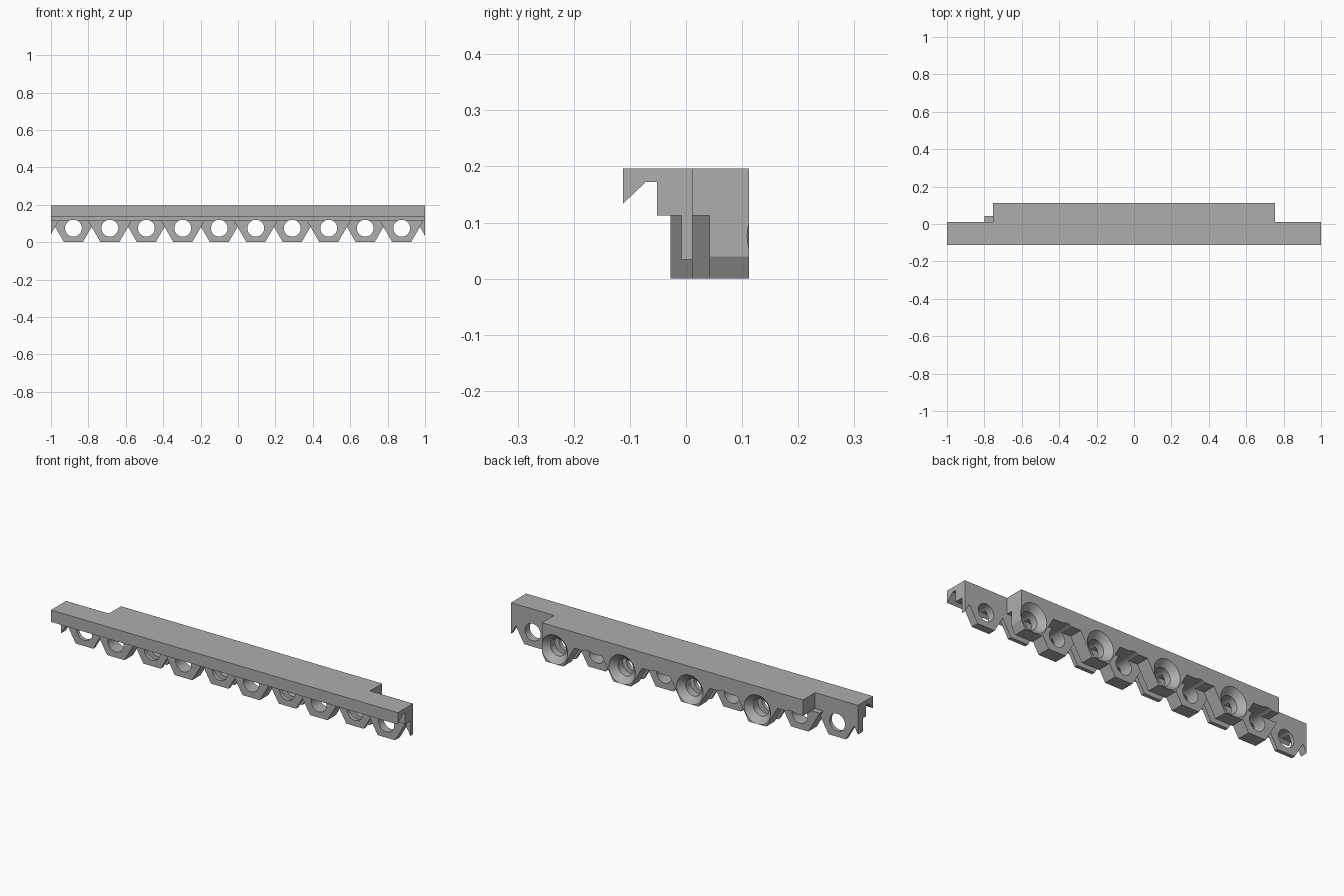
import bpy, bmesh, math
from mathutils import Vector

if "Cube" in bpy.data.objects:
    bpy.data.objects.remove(bpy.data.objects["Cube"], do_unlink=True)

grey = bpy.data.materials.new("plain grey")
grey.use_nodes = True
colour = (0.42, 0.42, 0.42, 1)
grey.diffuse_color = colour
grey.node_tree.nodes["Principled BSDF"].inputs["Base Color"].default_value = colour

PITCH, FIRST_X = 0.195, -0.88      # lug spacing
HOLE_Z, HOLE_R = 0.075, 0.045
SINK_R = 0.076
UNDER, TOP = 0.113, 0.196          # underside and top of the rail
WEB_FRONT, WEB_BACK = -0.008, 0.012
NUT_FRONT, NUT_BACK = -0.028, 0.042
BACK = 0.112
LEDGE_X = 0.753
SLOPE = math.tan(math.radians(30))


def add_object(name, bm):
    bmesh.ops.recalc_face_normals(bm, faces=bm.faces)
    mesh = bpy.data.meshes.new(name)
    bm.to_mesh(mesh)
    bm.free()
    mesh.materials.append(grey)
    ob = bpy.data.objects.new(name, mesh)
    bpy.context.collection.objects.link(ob)
    return ob


def prism(name, points, offset, limit=None):
    """Extrude a polygon, optionally trimmed to |x| < limit."""
    bm = bmesh.new()
    face = bm.faces.new([bm.verts.new(p) for p in points])
    ext = bmesh.ops.extrude_face_region(bm, geom=[face])
    bmesh.ops.translate(bm, vec=offset,
                        verts=[v for v in ext["geom"] if isinstance(v, bmesh.types.BMVert)])
    if limit:
        for side in (-1, 1):
            geom = bm.verts[:] + bm.edges[:] + bm.faces[:]
            cut = bmesh.ops.bisect_plane(bm, geom=geom, plane_co=(side * limit, 0, 0),
                                         plane_no=(side, 0, 0), clear_outer=True)
            edges = [e for e in cut["geom_cut"] if isinstance(e, bmesh.types.BMEdge)]
            if edges:
                bmesh.ops.holes_fill(bm, edges=edges)
    return add_object(name, bm)


def lug(name, x, y0, y1, limit):
    """Trapezoid that flares upwards to the rail underside."""
    low, high = 0.05, 0.05 + UNDER * SLOPE
    points = [(x - low, y0, 0), (x + low, y0, 0), (x + high, y0, UNDER), (x - high, y0, UNDER)]
    return prism(name, points, (0, y1 - y0, 0), limit)


def lathe_cutter(name, x, profile, steps=40):
    """Revolve (radius, y) points about the hole axis."""
    bm = bmesh.new()
    verts = [bm.verts.new((x + r, y, HOLE_Z)) for r, y in profile]
    edges = [bm.edges.new(pair) for pair in zip(verts, verts[1:])]
    bmesh.ops.spin(bm, geom=verts + edges, cent=(x, 0, HOLE_Z), axis=(0, 1, 0),
                   angle=math.tau, steps=steps, use_duplicate=False)
    bmesh.ops.remove_doubles(bm, verts=bm.verts, dist=1e-5)
    ob = add_object(name, bm)
    ob.hide_render = True
    return ob


# Hooked top rail
hook = [(-0.112, TOP), (-0.112, 0.134), (-0.072, 0.172), (-0.052, 0.172),
        (-0.052, UNDER), (WEB_BACK, UNDER), (WEB_BACK, TOP)]
rail = prism("hooked_rail", [(-1, y, z) for y, z in hook], (2, 0, 0))

# Shorter ledge behind it
ledge_profile = [(WEB_BACK, UNDER), (BACK, UNDER), (BACK, TOP), (WEB_BACK, TOP)]
ledge = prism("back_ledge", [(-LEDGE_X, y, z) for y, z in ledge_profile], (2 * LEDGE_X, 0, 0))

# Alternating thick lugs and thin webs with countersunk rear lugs
parts = [rail, ledge]
cutters = []
for i in range(-1, 11):
    x = FIRST_X + PITCH * i
    sunk = i % 2 == 0
    inner = abs(x) < LEDGE_X
    if sunk:
        parts.append(lug("thin_lug", x, WEB_FRONT, WEB_BACK, 1))
        if inner:
            parts.append(lug("countersunk_lug", x, NUT_BACK, BACK, LEDGE_X))
    else:
        parts.append(lug("thick_lug", x, NUT_FRONT, NUT_BACK if inner else WEB_BACK, 1))
    if abs(x) < 1:
        profile = [(0, -0.2), (HOLE_R, -0.2)]
        if sunk and inner:
            sink_y = BACK - (SINK_R - HOLE_R)
            profile += [(HOLE_R, sink_y), (SINK_R + 0.02, BACK + 0.02), (0, BACK + 0.02)]
        else:
            profile += [(HOLE_R, 0.2), (0, 0.2)]
        cutters.append((x, lathe_cutter("hole_cutter", x, profile)))


# Drill each part with the holes that reach it
for part in parts:
    xs = [v.co.x for v in part.data.vertices]
    for x, cutter in cutters:
        if min(xs) < x < max(xs):
            mod = part.modifiers.new("hole", "BOOLEAN")
            mod.operation = "DIFFERENCE"
            mod.solver = "EXACT"
            mod.object = cutter
    bpy.ops.object.select_all(action="DESELECT")
    part.select_set(True)
    bpy.context.view_layer.objects.active = part
    for mod in part.modifiers[:]:
        bpy.ops.object.modifier_apply(modifier=mod.name)
    bpy.ops.object.shade_smooth_by_angle(angle=math.radians(25))

for x, cutter in cutters:
    bpy.data.objects.remove(cutter, do_unlink=True)
